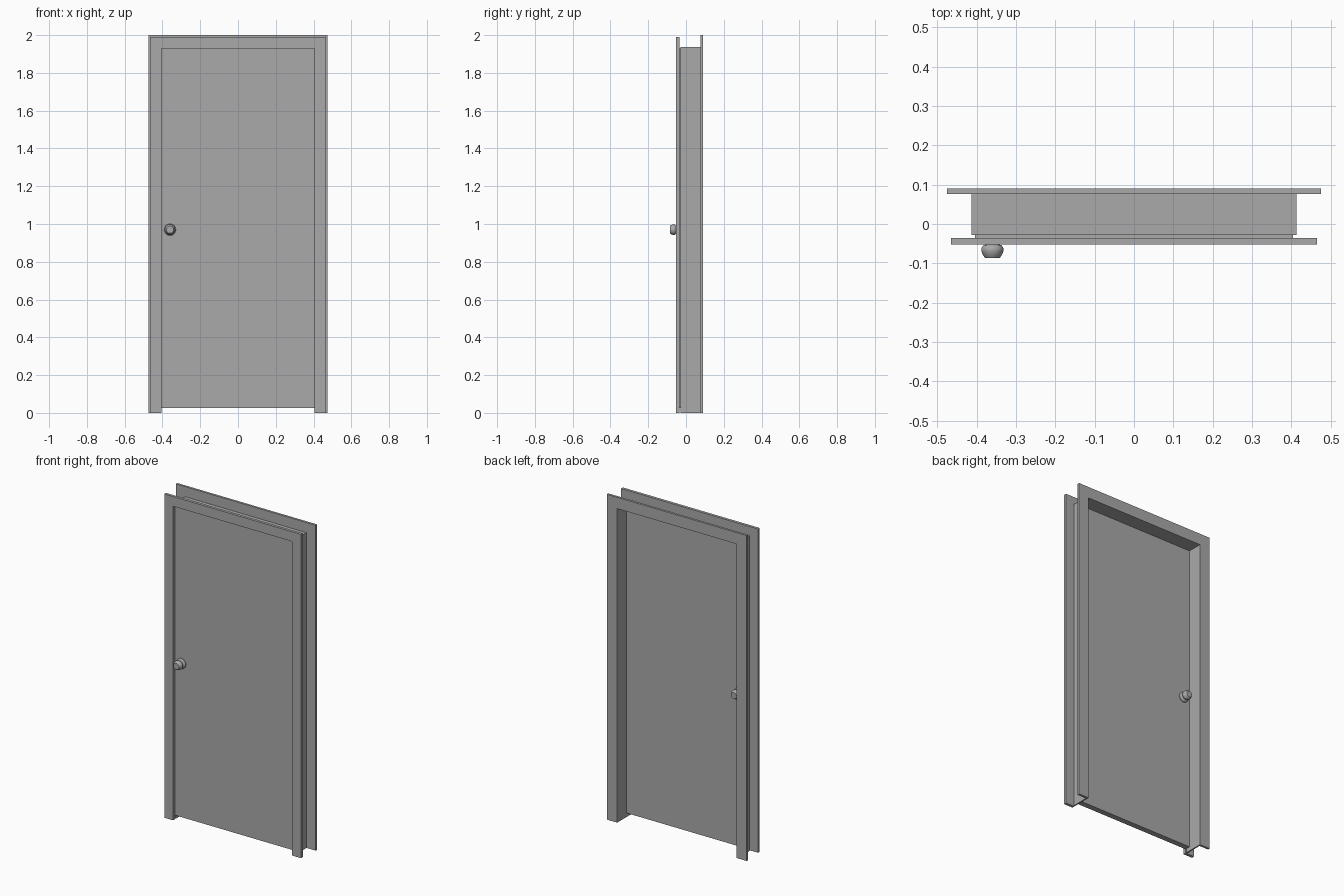
import bpy, bmesh, math
from mathutils import Matrix

cube = bpy.data.objects.get("Cube")
if cube:
    bpy.data.objects.remove(cube, do_unlink=True)

grey = bpy.data.materials.new("plain_grey")
grey.use_nodes = True
colour = (0.4, 0.4, 0.4, 1)
grey.diffuse_color = colour
grey.node_tree.nodes["Principled BSDF"].inputs["Base Color"].default_value = colour

INNER_X, INNER_Z = 0.405, 1.93   # clear opening of the doorway


def finish(name, bm):
    bmesh.ops.recalc_face_normals(bm, faces=bm.faces)
    mesh = bpy.data.meshes.new(name)
    bm.to_mesh(mesh)
    bm.free()
    mesh.materials.append(grey)
    obj = bpy.data.objects.new(name, mesh)
    bpy.context.collection.objects.link(obj)
    return obj


def prism(name, outline, y0, y1):
    """Extrude an x-z outline from y0 to y1."""
    bm = bmesh.new()
    face = bm.faces.new([bm.verts.new((x, y0, z)) for x, z in outline])
    top = bmesh.ops.extrude_face_region(bm, geom=[face])["geom"]
    bmesh.ops.translate(bm, vec=(0, y1 - y0, 0),
                        verts=[v for v in top if isinstance(v, bmesh.types.BMVert)])
    return finish(name, bm)


def arch(name, half_width, height, y0, y1):
    """Two legs and a head around the opening, without a sill."""
    w, h, i, t = half_width, height, INNER_X, INNER_Z
    return prism(name, [(-w, 0), (-w, h), (w, h), (w, 0),
                        (i, 0), (i, t), (-i, t), (-i, 0)], y0, y1)


# Frame
arch("front_casing", 0.465, 1.99, -0.052, -0.035)
arch("jamb_lining", 0.413, 1.938, -0.028, 0.076)
arch("back_casing", 0.475, 2.0, 0.076, 0.09)

# Door leaf, with a gap above the floor
prism("door_leaf", [(-0.404, 0.025), (-0.404, 1.929), (0.404, 1.929), (0.404, 0.025)],
      -0.035, 0.0)

# Knobs: (radius, distance from the leaf), turned around the spindle
PROFILE = [(0, 0), (0.031, 0), (0.031, 0.004), (0.026, 0.009), (0.014, 0.011),
           (0.014, 0.016), (0.023, 0.019), (0.028, 0.026), (0.028, 0.034),
           (0.024, 0.044), (0.019, 0.051), (0, 0.051)]


def knob(name, y, direction):
    bm = bmesh.new()
    verts = [bm.verts.new((r, d * direction, 0)) for r, d in PROFILE]
    edges = [bm.edges.new(pair) for pair in zip(verts, verts[1:])]
    bmesh.ops.spin(bm, geom=verts + edges, cent=(0, 0, 0), axis=(0, 1, 0),
                   angle=math.tau, steps=24, use_duplicate=False)
    bmesh.ops.remove_doubles(bm, verts=bm.verts, dist=0.0001)
    bmesh.ops.transform(bm, matrix=Matrix.Translation((-0.36, y, 0.97)), verts=bm.verts)
    obj = finish(name, bm)
    bpy.ops.object.select_all(action="DESELECT")
    obj.select_set(True)
    bpy.context.view_layer.objects.active = obj
    bpy.ops.object.shade_smooth_by_angle(angle=math.radians(40))


knob("front_knob", -0.035, -1)
knob("back_knob", 0.0, 1)
